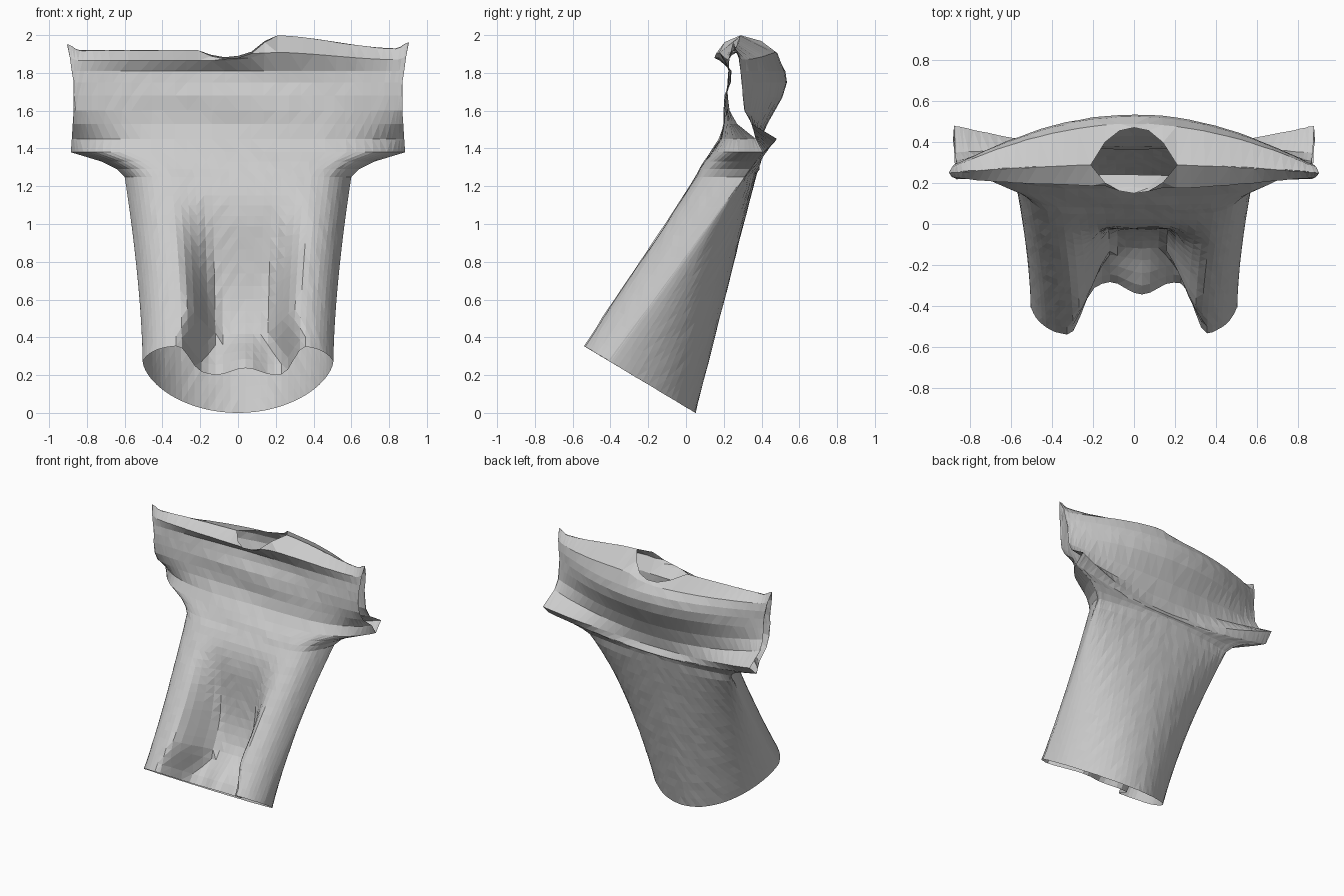
import bpy
import bmesh
import math
import random

random.seed(4)
cube = bpy.data.objects.get("Cube")
if cube:
    bpy.data.objects.remove(cube, do_unlink=True)

COLS = 40          # columns across each panel
BODY_ROWS = 18     # rows from hem to chest
CHEST_Z = 1.25
NECK = 0.18        # half width of the neck hole


def lerp(a, b, t):
    return a + (b - a) * t


def smooth(a, b, t):
    t = min(1, max(0, (t - a) / (b - a)))
    return t * t * (3 - 2 * t)


def bow(u, p, q):
    """1 in the middle of a panel, 0 at its side edges."""
    return max(0, 1 - abs(u) ** p) ** q


# Upper rows: height, half width, front edge y, front centre y, back edge y, back centre y
UPPER = [
    (1.25, .60, .31, .05, .31, .37),
    (1.29, .64, .34, .075, .34, .38),
    (1.33, .72, .37, .10, .37, .39),
    (1.38, .885, .41, .135, .41, .385),
    (1.45, .88, .37, .175, .48, .365),
    (1.53, .875, .27, .20, .35, .38),
    (1.60, .87, .23, .205, .31, .43),
    (1.68, .87, .22, .21, .30, .51),
    (1.75, .87, .22, .23, .295, .535),
    (1.81, .88, .225, .235, .29, .525),
    (1.87, .89, .23, .18, .28, .49),
    (1.93, .905, .25, .29, .25, .29),
]


def shoulder_shift(x):
    """Uneven shoulder line: one raised peak beside the neck and lifted sleeve tips."""
    peak = .07 * smooth(.02, .17, x) * (1 - smooth(.17, .85, x))
    return peak + .03 * smooth(.84, .9, abs(x)) - .01 * (x < 0)


def body_point(u, s, back):
    """Trunk of the shirt, blending from the slanted hem to the chest."""
    x = u * lerp(.505, .6, s ** 1.6)
    fold = 0
    if back:
        hem = lerp(-.41, .05, bow(u, 2, .6))
        chest = lerp(.31, .37, bow(u, 2, .6))
    else:
        hem = lerp(-.40, -.545, bow(u, 7, .8))
        chest = lerp(.31, .05, bow(u, 8, .9))
        # deep central fold that flares forward again at the hem
        depth = lerp(.23, .30, smooth(0, .25, s)) * (1 - smooth(.25, 1, s))
        ripple = .03 * math.cos((x - .04) * 20) * (1 - smooth(0, .3, s))
        pinch = smooth(0, .25, s)
        tight = lerp(.22, .08, pinch) + .1 * s
        wide = lerp(.34, .28, pinch) + .12 * s
        fold = (depth - ripple) * (1 - smooth(tight, wide, abs(x - .02)))
    y = lerp(hem, chest, s) + fold
    return x, y, lerp(.03 - .6 * (hem + fold), CHEST_Z, s)


def upper_point(u, row, back):
    """Chest, sleeves and shoulders."""
    z, w, fe, fc, be, bc = row
    x = u * w
    if back:
        # cloth hangs like a hammock between the sleeves
        y = lerp(be, bc, bow(u, 2, 1.1))
        z -= .12 * bow(u, 2, 1) * smooth(1.25, 1.45, z) * (1 - smooth(1.5, 1.72, z))
    else:
        power = lerp(8, 4, smooth(1.25, 1.45, z)) - 2 * smooth(1.65, 1.75, z)
        y = lerp(fe, fc, bow(u, power, .9))
        y += .006 * math.sin(z * 22 + x * 5) * bow(u, 2, 1) * (CHEST_Z < z < 1.9)
    if z > 1.8:
        z += shoulder_shift(x) * smooth(1.8, 1.93, z)
    # collar pulls apart at the top: front lip forward, back rim rearward
    if row is UPPER[-1]:
        g = bow(min(1, abs(x) / NECK), 2, .5)
        y += g * (.18 if back else -.14)
        z -= g * (.04 if back else .05)
    return x, y, z


def add_panel(bm, back):
    us = [math.sin(math.pi * (i / COLS - .5)) for i in range(COLS + 1)]
    grid = [[bm.verts.new(body_point(u, r / BODY_ROWS, back)) for u in us]
            for r in range(BODY_ROWS)]
    grid += [[bm.verts.new(upper_point(u, row, back)) for u in us] for row in UPPER]
    for low, high in zip(grid, grid[1:]):
        for i in range(COLS):
            bm.faces.new((low[i], low[i + 1], high[i + 1], high[i]))


# Shirt: front and back panels sewn at the sides and shoulders,
# left open at hem, sleeves and neck
bm = bmesh.new()
for back in (False, True):
    add_panel(bm, back)
bmesh.ops.remove_doubles(bm, verts=bm.verts, dist=.0012)
for v in bm.verts:
    v.co.y += random.uniform(-.002, .002)
bmesh.ops.triangulate(bm, faces=bm.faces)
bmesh.ops.recalc_face_normals(bm, faces=bm.faces)

mesh = bpy.data.meshes.new("shirt")
bm.to_mesh(mesh)
bm.free()
shirt = bpy.data.objects.new("shirt", mesh)
bpy.context.collection.objects.link(shirt)

# Cloth colour
cloth = bpy.data.materials.new("light_grey_cloth")
cloth.use_nodes = True
grey = (.6, .6, .6, 1)
cloth.diffuse_color = grey
cloth.node_tree.nodes["Principled BSDF"].inputs["Base Color"].default_value = grey
mesh.materials.append(cloth)
